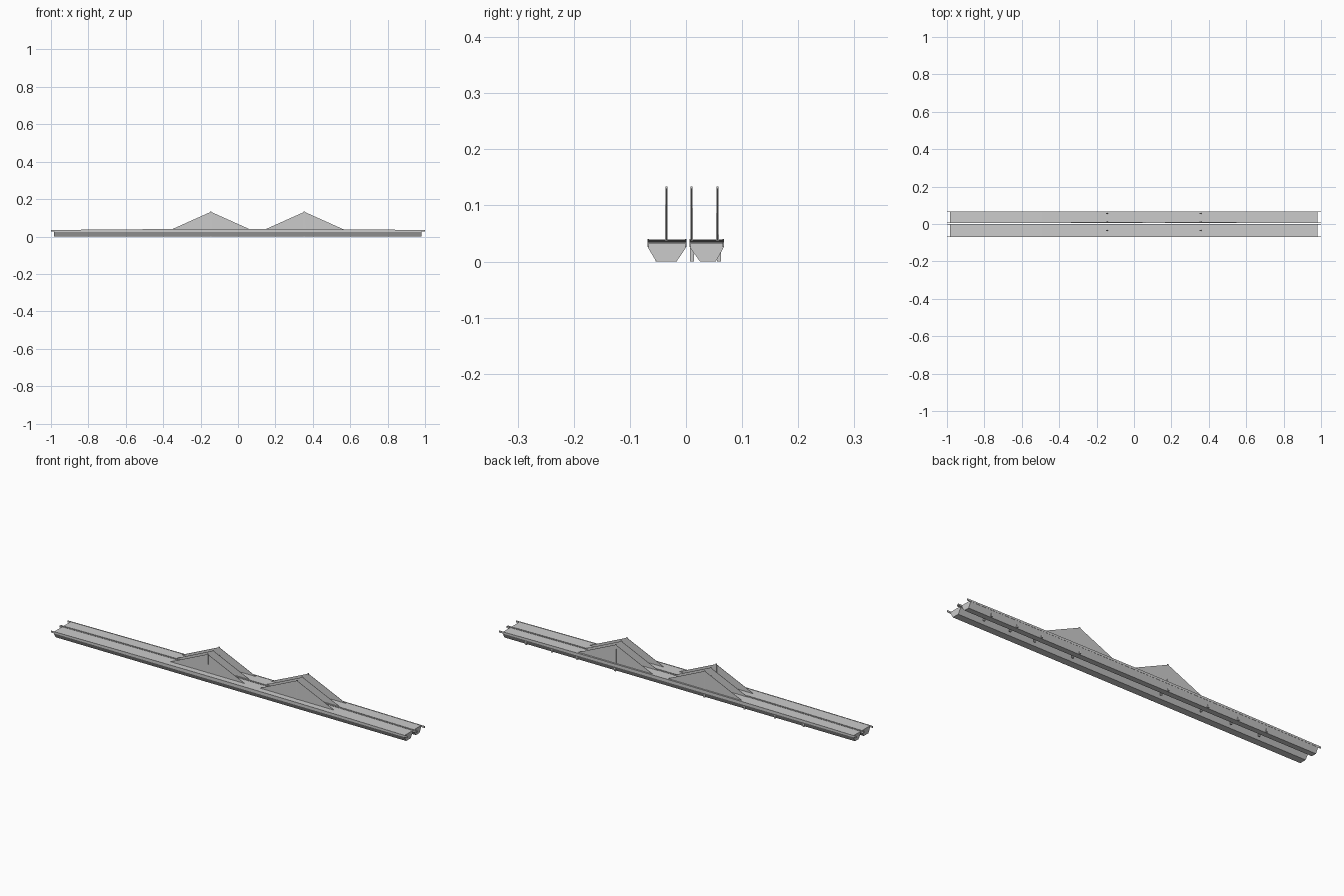
import bpy, bmesh

if "Cube" in bpy.data.objects:
    bpy.data.objects.remove(bpy.data.objects["Cube"])

PYLONS = (-0.145, 0.355)
N = 24


def make(name, verts, faces):
    me = bpy.data.meshes.new(name)
    me.from_pydata(verts, [], faces)
    bm = bmesh.new()
    bm.from_mesh(me)
    bmesh.ops.recalc_face_normals(bm, faces=bm.faces)
    bm.to_mesh(me)
    bm.free()
    ob = bpy.data.objects.new(name, me)
    bpy.context.collection.objects.link(ob)
    return ob


def arch(x):
    return 0.006 * (1 - min(1, abs(x)) ** 2)


def loft(name, profile, x0, x1):
    """Sweep a y,z,rise profile along x; rise = how much it follows the arch."""
    verts, faces, k = [], [], len(profile)
    for i in range(N + 1):
        x = x0 + (x1 - x0) * i / N
        verts += [(x, y, z + r * arch(x)) for y, z, r in profile]
    for i in range(N):
        for j in range(k):
            a, b = i * k + j, i * k + (j + 1) % k
            faces.append((a, b, b + k, a + k))
    faces += [tuple(range(k)), tuple(N * k + j for j in range(k))]
    return make(name, verts, faces)


def box(name, x0, x1, y0, y1, z0, z1, taper=1.0):
    cx, cy = (x0 + x1) / 2, (y0 + y1) / 2
    hx, hy = (x1 - x0) / 2, (y1 - y0) / 2
    v = [(cx + sx * hx * t, cy + sy * hy * t, z)
         for z, t in ((z0, 1), (z1, taper))
         for sx, sy in ((-1, -1), (1, -1), (1, 1), (-1, 1))]
    return make(name, v, [(3, 2, 1, 0), (4, 5, 6, 7), (0, 1, 5, 4),
                          (1, 2, 6, 5), (2, 3, 7, 6), (3, 0, 4, 7)])


def deck(name, y0, y1, b0, b1):
    # trapezoid box girder with arched road surface
    loft(name + "_girder", [(y0, 0.033, 1), (y0, 0.025, 0), (b0, 0, 0),
                            (b1, 0, 0), (y1, 0.025, 0), (y1, 0.033, 1)], -0.985, 0.98)
    # edge beams running past the girder ends
    for tag, a, b in (("left", y0 - 0.001, y0 + 0.002), ("right", y1 - 0.002, y1 + 0.001)):
        loft(f"{name}_edge_beam_{tag}", [(a, 0.026, 0.5), (b, 0.026, 0.5),
                                         (b, 0.0345, 1), (a, 0.0345, 1)], -1, 1)


def stay_plane(name, px, y):
    # pylon
    box(name + "_pylon", px - 0.005, px + 0.005, y - 0.0025, y + 0.0025, 0.03, 0.134, 0.7)
    # dense cable fan, a thin triangular sheet
    t, pts = 0.0008, [(px - 0.21, 0.038), (px + 0.21, 0.038), (px, 0.132)]
    v = [(x, y + s, z) for s in (-t, t) for x, z in pts]
    make(name + "_cable_fan", v, [(0, 1, 2), (5, 4, 3), (0, 3, 4, 1), (1, 4, 5, 2), (2, 5, 3, 0)])


deck("front_deck", -0.068, 0.0, -0.053, -0.017)
deck("back_deck", 0.007, 0.067, 0.025, 0.053)

for i, px in enumerate(PYLONS):
    for j, y in enumerate((-0.035, 0.010, 0.056)):
        stay_plane(f"stay_{i}_{j}", px, y)

# piers under the back deck, in pairs
for i, x in enumerate((-0.70, -0.54, -0.37, -0.145, 0.355, 0.57, 0.71, 0.855)):
    for j, y in enumerate((0.011, 0.0585)):
        box(f"back_pier_{i}_{j}", x - 0.004, x + 0.004, y - 0.0035, y + 0.0035, 0, 0.03)

# piers under the front deck pylons
for i, x in enumerate(PYLONS):
    box(f"front_pier_{i}", x - 0.004, x + 0.004, -0.054, -0.016, 0, 0.02)
